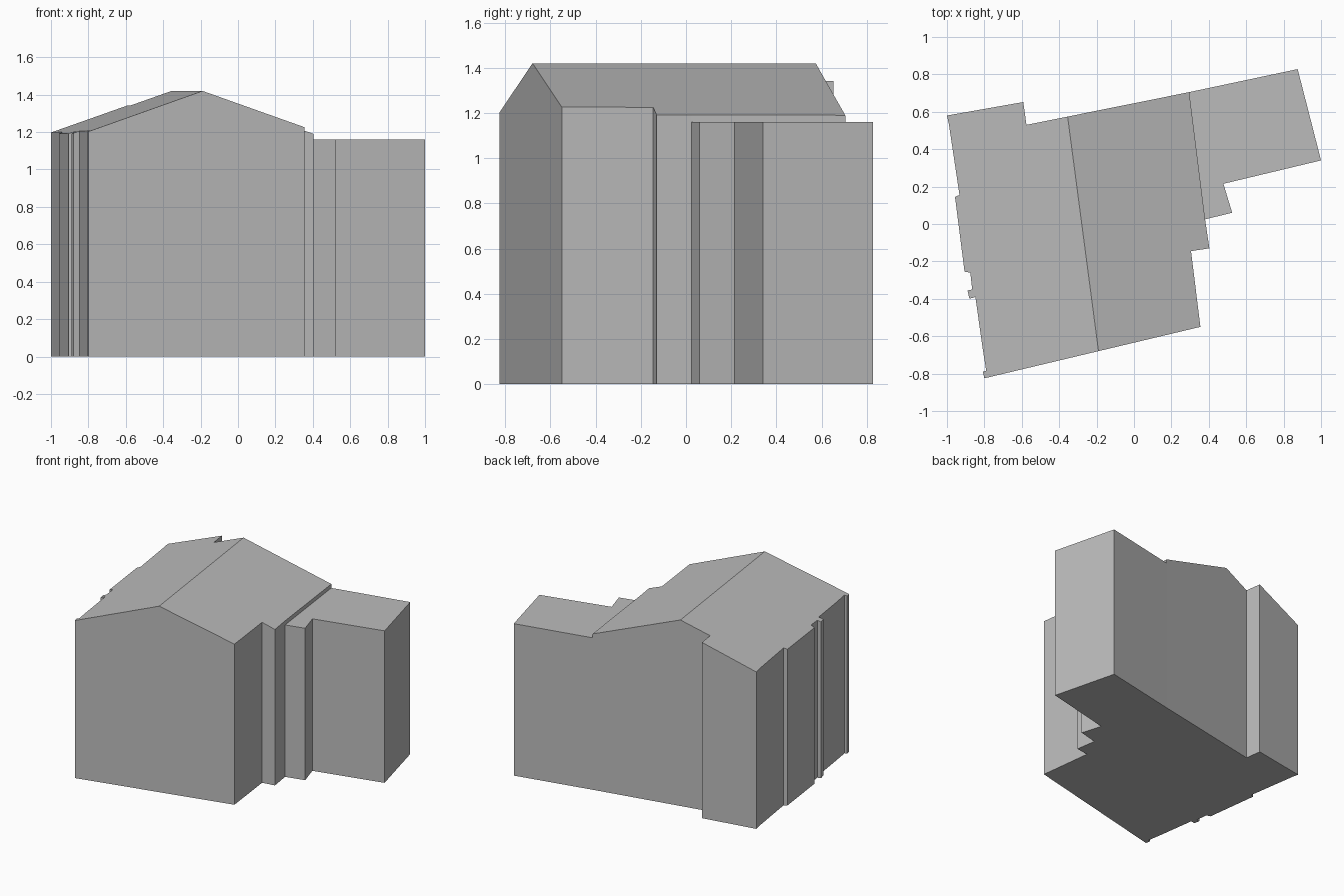
import bpy
import bmesh
from mathutils import Vector

cube = bpy.data.objects.get("Cube")
if cube:
    bpy.data.objects.remove(cube, do_unlink=True)

grey = bpy.data.materials.new("plain grey")
grey.use_nodes = True
colour = (0.5, 0.5, 0.5, 1)
grey.diffuse_color = colour
grey.node_tree.nodes["Principled BSDF"].inputs["Base Color"].default_value = colour

RIDGE_START = Vector((-0.19, -0.678, 0))
RIDGE_END = Vector((-0.355, 0.575, 0))
RIDGE_HEIGHT, PITCH, ANNEX_HEIGHT = 1.42, 0.348, 1.16
across = (RIDGE_END - RIDGE_START).cross(Vector((0, 0, 1))).normalized()


def gable(point):
    """Roof height falls evenly on both sides of the ridge."""
    flat = Vector((point.x, point.y, 0))
    return RIDGE_HEIGHT - PITCH * abs((flat - RIDGE_START).dot(across))


def block(name, outline, height, split=False):
    """Raise a footprint to a height rule, optionally creased at the ridge."""
    bm = bmesh.new()
    bm.faces.new([bm.verts.new((x, y, 0)) for x, y in outline])
    if split:
        bmesh.ops.bisect_plane(bm, geom=bm.verts[:] + bm.edges[:] + bm.faces[:],
                               plane_co=RIDGE_START, plane_no=across)
    base = bm.faces[:]
    raised = bmesh.ops.extrude_face_region(bm, geom=base, use_keep_orig=True)
    for item in raised["geom"]:
        if isinstance(item, bmesh.types.BMVert):
            item.co.z = height(item.co)
    if split:
        # the ground stays one unbroken face
        bmesh.ops.dissolve_faces(bm, faces=[f for f in bm.faces
                                            if all(v.co.z == 0 for v in f.verts)])
    bmesh.ops.recalc_face_normals(bm, faces=bm.faces[:])
    mesh = bpy.data.meshes.new(name)
    bm.to_mesh(mesh)
    bm.free()
    mesh.materials.append(grey)
    obj = bpy.data.objects.new(name, mesh)
    bpy.context.collection.objects.link(obj)
    return obj


# Gabled house: front and right walls, rear walls, then the stepped left wall
right_side = [(-0.80, -0.825), (0.355, -0.55), (0.305, -0.145),
              (0.403, -0.13), (0.38, 0.025), (0.295, 0.705)]
rear = [(-0.575, 0.53), (-0.592, 0.652), (-1.0, 0.58)]
left_side = [(-0.99, 0.535), (-0.933, 0.155), (-0.957, 0.145), (-0.906, -0.255),
             (-0.875, -0.26), (-0.865, -0.35), (-0.89, -0.355), (-0.88, -0.4),
             (-0.848, -0.39), (-0.81, -0.66), (-0.79, -0.785), (-0.808, -0.79)]
block("gabled_house", right_side + rear + left_side, gable, split=True)

# Flat-roofed annex against the right wall
annex = [(0.38, 0.025), (0.525, 0.06), (0.478, 0.215),
         (1.0, 0.34), (0.875, 0.828), (0.295, 0.705)]
block("flat_annex", annex, lambda point: ANNEX_HEIGHT)
